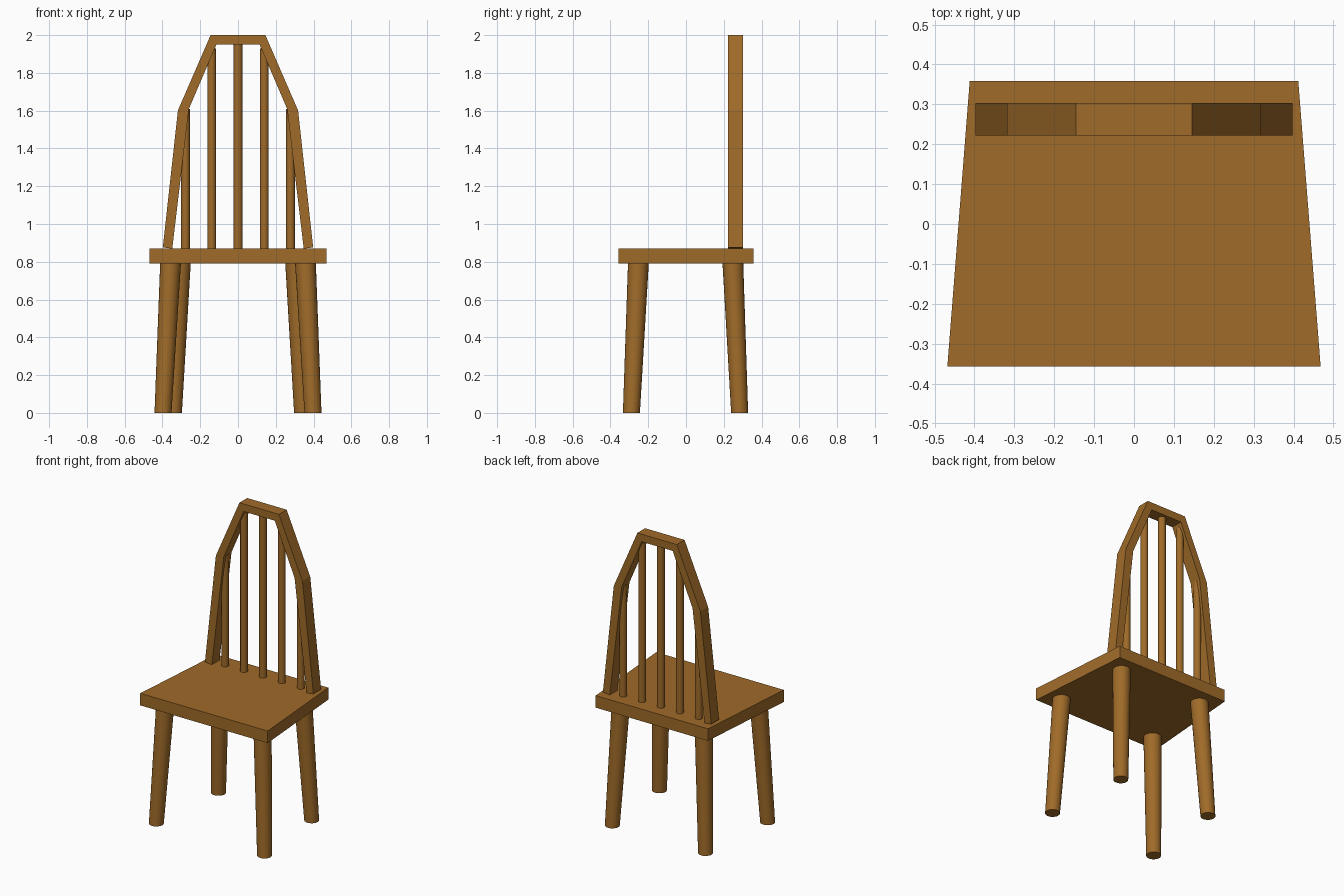
import bpy, bmesh, math
from mathutils import Vector

if "Cube" in bpy.data.objects:
    bpy.data.objects.remove(bpy.data.objects["Cube"])

wood = bpy.data.materials.new("wood")
wood.diffuse_color = (0.35, 0.147, 0.022, 1)
wood.use_nodes = True
wood.node_tree.nodes["Principled BSDF"].inputs["Base Color"].default_value = wood.diffuse_color


def add_object(name, bm, smooth=False):
    bmesh.ops.recalc_face_normals(bm, faces=bm.faces[:])
    mesh = bpy.data.meshes.new(name)
    bm.to_mesh(mesh)
    bm.free()
    mesh.materials.append(wood)
    ob = bpy.data.objects.new(name, mesh)
    bpy.context.collection.objects.link(ob)
    if smooth:
        bpy.ops.object.select_all(action='DESELECT')
        ob.select_set(True)
        bpy.context.view_layer.objects.active = ob
        bpy.ops.object.shade_smooth_by_angle(angle=math.radians(40))
    return ob


def rod(name, bottom, top, r_bottom, r_top, sides=24):
    """Slanted tapered rod with level ends."""
    bm = bmesh.new()
    rings = []
    for centre, r in ((bottom, r_bottom), (top, r_top)):
        ring = []
        for i in range(sides):
            a = 2 * math.pi * i / sides
            offset = Vector((r * math.cos(a), r * math.sin(a), 0))
            ring.append(bm.verts.new(Vector(centre) + offset))
        rings.append(ring)
        bm.faces.new(ring)
    low, high = rings
    for i in range(sides):
        j = (i + 1) % sides
        bm.faces.new((low[i], low[j], high[j], high[i]))
    return add_object(name, bm, smooth=True)


# Seat: tapered slab, wider at the front
bm = bmesh.new()
outline = [(-0.468, -0.357), (0.468, -0.357), (0.412, 0.358), (-0.412, 0.358)]
face = bm.faces.new([bm.verts.new((x, y, 0.79)) for x, y in outline])
ext = bmesh.ops.extrude_face_region(bm, geom=[face])
for v in ext["geom"]:
    if isinstance(v, bmesh.types.BMVert):
        v.co.z = 0.87
add_object("seat", bm)

# Four splayed legs
for side, s in (("left", -1), ("right", 1)):
    rod(f"front_leg_{side}", (s * 0.397, -0.289, 0), (s * 0.357, -0.252, 0.795), 0.045, 0.055)
    rod(f"back_leg_{side}", (s * 0.342, 0.284, 0), (s * 0.305, 0.248, 0.795), 0.045, 0.055)

# Bent back frame: strip of quads between outer and inner profile
outer = [(-0.398, 0.876), (-0.318, 1.602), (-0.145, 2.0)]
inner = [(-0.348, 0.87), (-0.26, 1.61), (-0.114, 1.95)]
outer += [(-x, z) for x, z in reversed(outer)]
inner += [(-x, z) for x, z in reversed(inner)]
bm = bmesh.new()
sections = []
for (xo, zo), (xi, zi) in zip(outer, inner):
    sections.append([bm.verts.new(p) for p in (
        (xo, 0.222, zo), (xo, 0.303, zo), (xi, 0.303, zi), (xi, 0.222, zi))])
for a, b in zip(sections, sections[1:]):
    for i in range(4):
        j = (i + 1) % 4
        bm.faces.new((a[i], a[j], b[j], b[i]))
bm.faces.new(sections[0])
bm.faces.new(sections[-1])
add_object("back_frame", bm)

# Five upright spindles
for n, (x, top) in enumerate([(-0.278, 1.61), (-0.139, 1.93), (0, 1.96),
                              (0.139, 1.93), (0.278, 1.61)]):
    rod(f"spindle_{n + 1}", (x, 0.262, 0.865), (x, 0.262, top), 0.023, 0.023)
